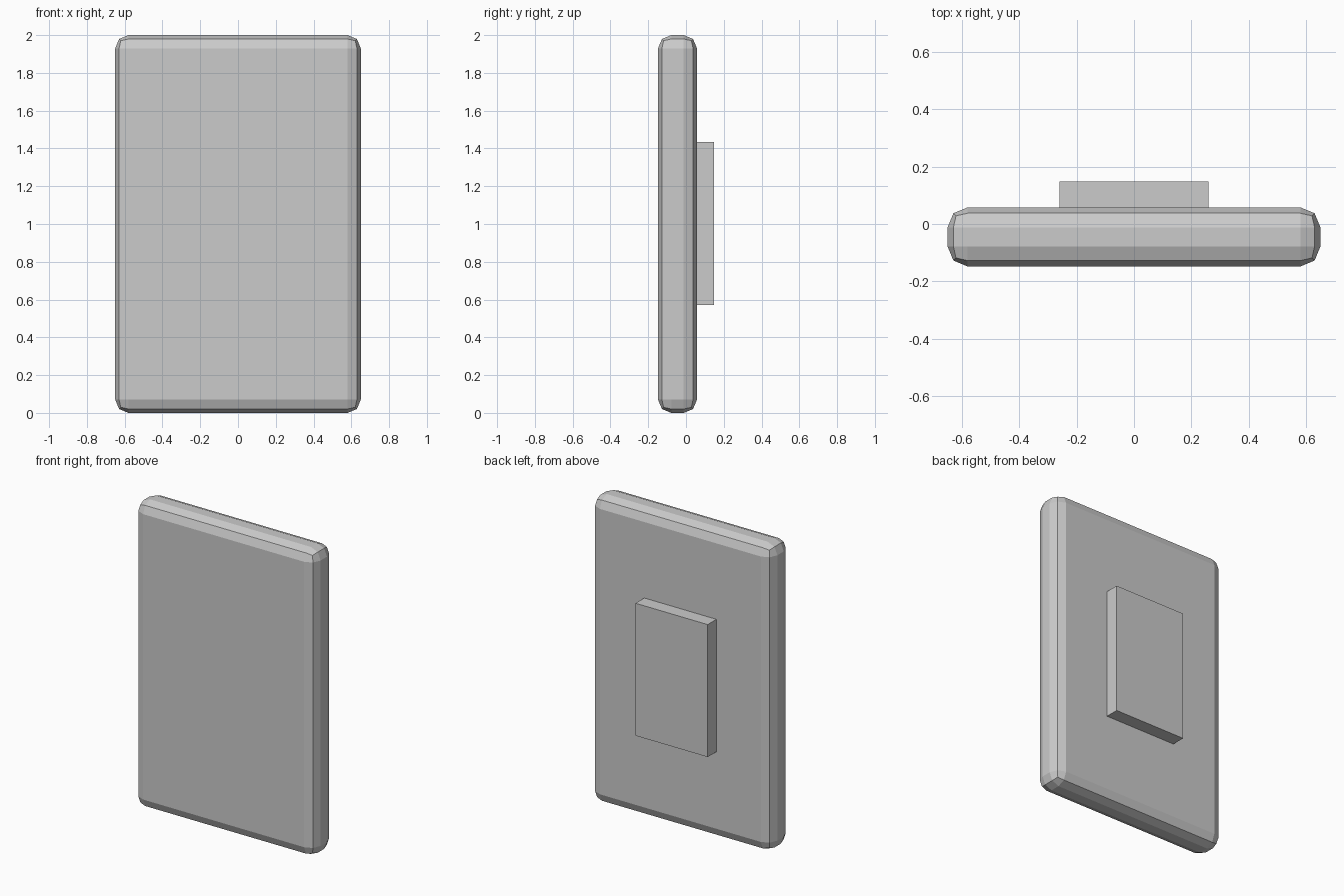
import bpy

if "Cube" in bpy.data.objects:
    bpy.data.objects.remove(bpy.data.objects["Cube"])


def box(name, lo, hi):
    """Axis-aligned box between two corners."""
    size = [b - a for a, b in zip(lo, hi)]
    centre = [(a + b) / 2 for a, b in zip(lo, hi)]
    bpy.ops.mesh.primitive_cube_add(size=1, location=centre)
    obj = bpy.context.object
    obj.name = name
    obj.scale = size
    bpy.ops.object.transform_apply(location=False, rotation=False, scale=True)
    return obj


# Main slab with two-step rounded edges
slab = box("panel", (-0.65, -0.148, 0), (0.65, 0.058, 2))
bevel = slab.modifiers.new("rounded_edges", "BEVEL")
bevel.width = 0.07
bevel.segments = 2
bevel.limit_method = "ANGLE"

# Plain mounting block on the back
box("back_block", (-0.26, 0.058, 0.572), (0.26, 0.148, 1.435))
